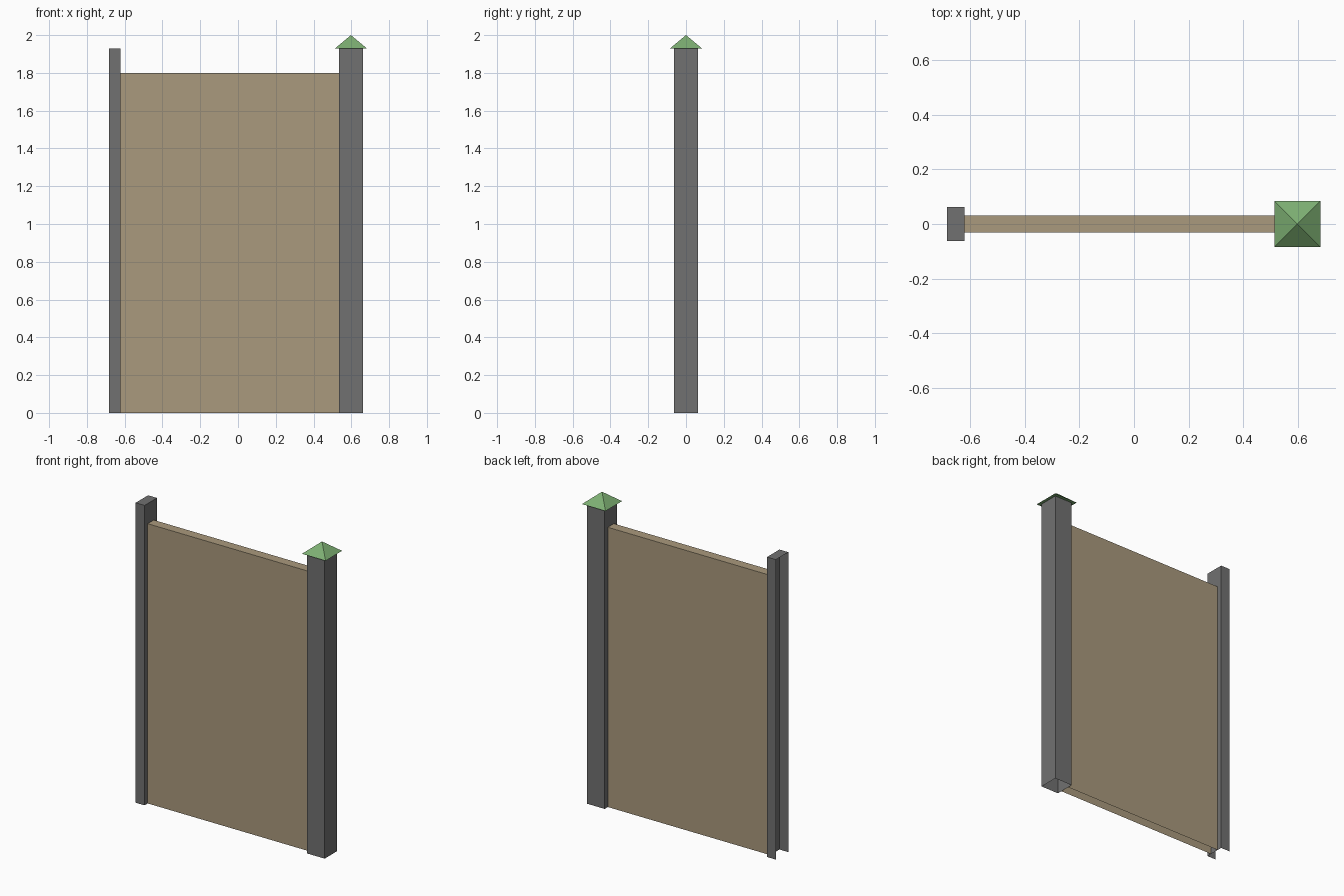
import bpy, bmesh

if "Cube" in bpy.data.objects:
    bpy.data.objects.remove(bpy.data.objects["Cube"])


def material(name, rgb):
    m = bpy.data.materials.new(name)
    m.diffuse_color = (*rgb, 1)
    m.use_nodes = True
    m.node_tree.nodes["Principled BSDF"].inputs["Base Color"].default_value = m.diffuse_color
    return m


grey = material("dark grey", (0.165, 0.165, 0.165))
tan = material("tan", (0.40, 0.32, 0.205))
green = material("green", (0.205, 0.43, 0.17))


def finish(bm, name, mat):
    mesh = bpy.data.meshes.new(name)
    bm.to_mesh(mesh)
    bm.free()
    mesh.materials.append(mat)
    obj = bpy.data.objects.new(name, mesh)
    bpy.context.collection.objects.link(obj)
    return obj


def shell(name, x0, x1, half_y, height, mat, open_dirs):
    """Thin-walled box on the ground, without the sides whose normals are in open_dirs."""
    bm = bmesh.new()
    bmesh.ops.create_cube(bm, size=1)
    bmesh.ops.recalc_face_normals(bm, faces=bm.faces)
    gone = [f for f in bm.faces
            if tuple(round(c) for c in f.normal) in open_dirs]
    bmesh.ops.delete(bm, geom=gone, context='FACES')
    for v in bm.verts:
        v.co.x = x1 if v.co.x > 0 else x0
        v.co.y = half_y if v.co.y > 0 else -half_y
        v.co.z = height if v.co.z > 0 else 0
    return finish(bm, name, mat)


DOWN, LEFT, RIGHT = (0, 0, -1), (-1, 0, 0), (1, 0, 0)
POST_TOP, CAP_X, CAP_HALF = 1.93, 0.598, 0.084

# Half post on the left is a channel open to the outside
shell("left_half_post", -0.684, -0.621, 0.063, POST_TOP, grey, {DOWN, LEFT})
# Full square post on the right, open underneath
shell("right_post", CAP_X - 0.063, CAP_X + 0.063, 0.063, POST_TOP, grey, {DOWN})
# Panel between the posts
shell("fence_panel", -0.621, CAP_X - 0.063, 0.031, 1.80, tan, {DOWN, LEFT, RIGHT})

# Pyramid cap on the right post
bm = bmesh.new()
base = [bm.verts.new((CAP_X + sx * CAP_HALF, sy * CAP_HALF, POST_TOP))
        for sx, sy in ((-1, -1), (1, -1), (1, 1), (-1, 1))]
tip = bm.verts.new((CAP_X, 0, 2.0))
bm.faces.new(base[::-1])
for i in range(4):
    bm.faces.new((base[i], base[(i + 1) % 4], tip))
finish(bm, "post_cap", green)
